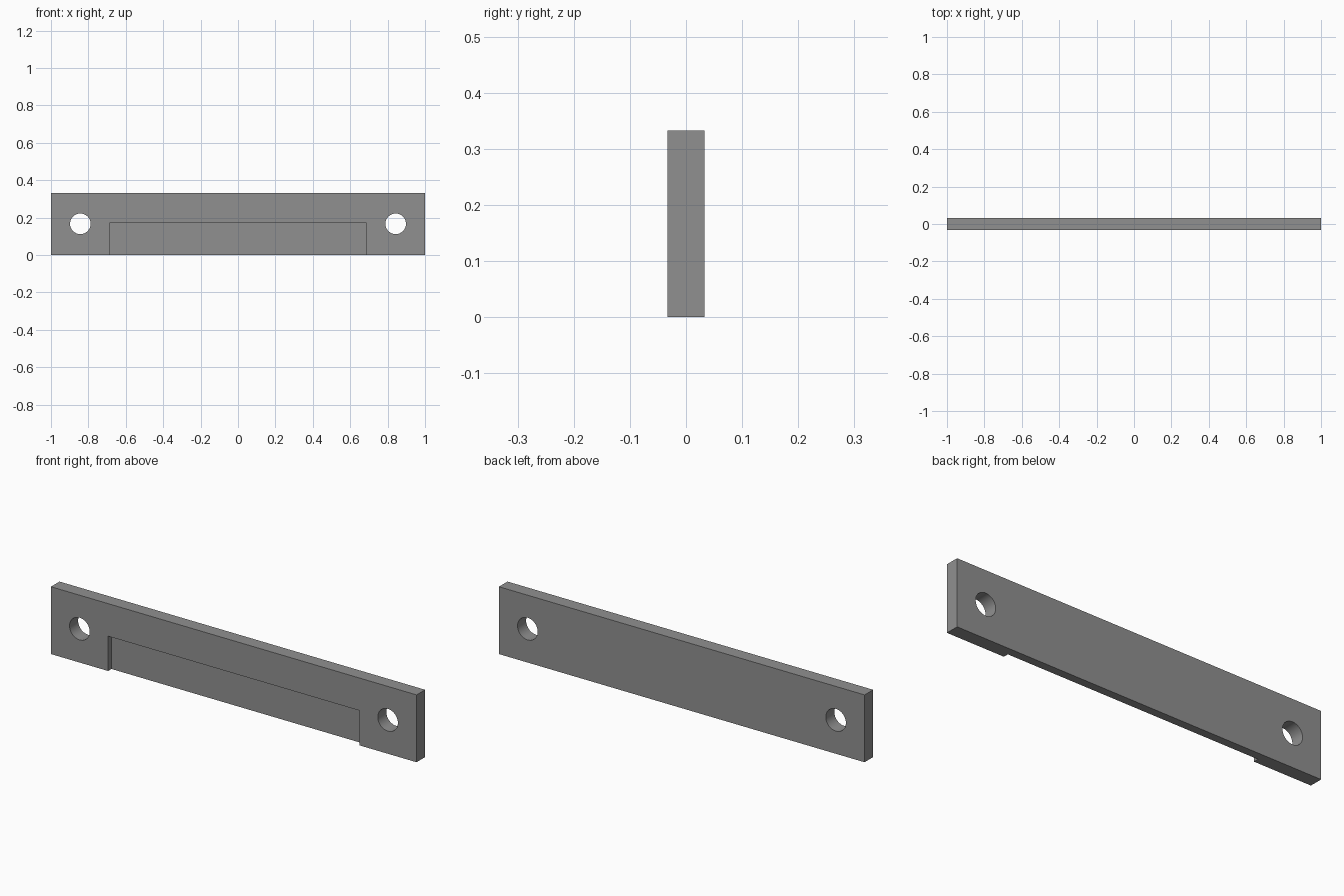
import bpy
import math

if "Cube" in bpy.data.objects:
    bpy.data.objects.remove(bpy.data.objects["Cube"])

LENGTH, DEPTH, HEIGHT = 2.0, 0.0667, 0.333
HOLE_X, HOLE_Z, HOLE_R = 0.843, 0.167, 0.055
RECESS_HALF, RECESS_TOP, RECESS_DEPTH = 0.687, 0.172, 0.026

grey = bpy.data.materials.new("plain grey")
grey.diffuse_color = (0.28, 0.28, 0.28, 1)
grey.use_nodes = True
grey.node_tree.nodes["Principled BSDF"].inputs["Base Color"].default_value = grey.diffuse_color


def box(name, lo, hi):
    """Box between two opposite corners."""
    centre = [(a + b) / 2 for a, b in zip(lo, hi)]
    bpy.ops.mesh.primitive_cube_add(size=1, location=centre)
    ob = bpy.context.object
    ob.name = name
    ob.scale = [b - a for a, b in zip(lo, hi)]
    bpy.ops.object.transform_apply(location=True, rotation=True, scale=True)
    ob.data.materials.append(grey)
    return ob


def cut(target, cutter):
    """Subtract the cutter from the target and discard it."""
    mod = target.modifiers.new("cut", "BOOLEAN")
    mod.operation = "DIFFERENCE"
    mod.solver = "EXACT"
    mod.object = cutter
    bpy.context.view_layer.objects.active = target
    bpy.ops.object.modifier_apply(modifier=mod.name)
    bpy.data.objects.remove(cutter)


# Flat mounting plate
plate = box("mounting_plate", (-LENGTH / 2, -DEPTH / 2, 0), (LENGTH / 2, DEPTH / 2, HEIGHT))

# Shallow recess in the front, open at the bottom edge
cut(plate, box("recess_cutter", (-RECESS_HALF, -DEPTH, -0.1),
               (RECESS_HALF, -DEPTH / 2 + RECESS_DEPTH, RECESS_TOP)))

# Screw hole through each end
for side in (-1, 1):
    bpy.ops.mesh.primitive_cylinder_add(vertices=64, radius=HOLE_R, depth=0.3,
                                        location=(side * HOLE_X, 0, HOLE_Z),
                                        rotation=(math.pi / 2, 0, 0))
    hole = bpy.context.object
    hole.data.materials.append(grey)
    cut(plate, hole)

# Smooth hole walls, sharp edges elsewhere
bpy.ops.object.select_all(action="DESELECT")
plate.select_set(True)
bpy.context.view_layer.objects.active = plate
bpy.ops.object.shade_smooth_by_angle(angle=math.radians(30))
